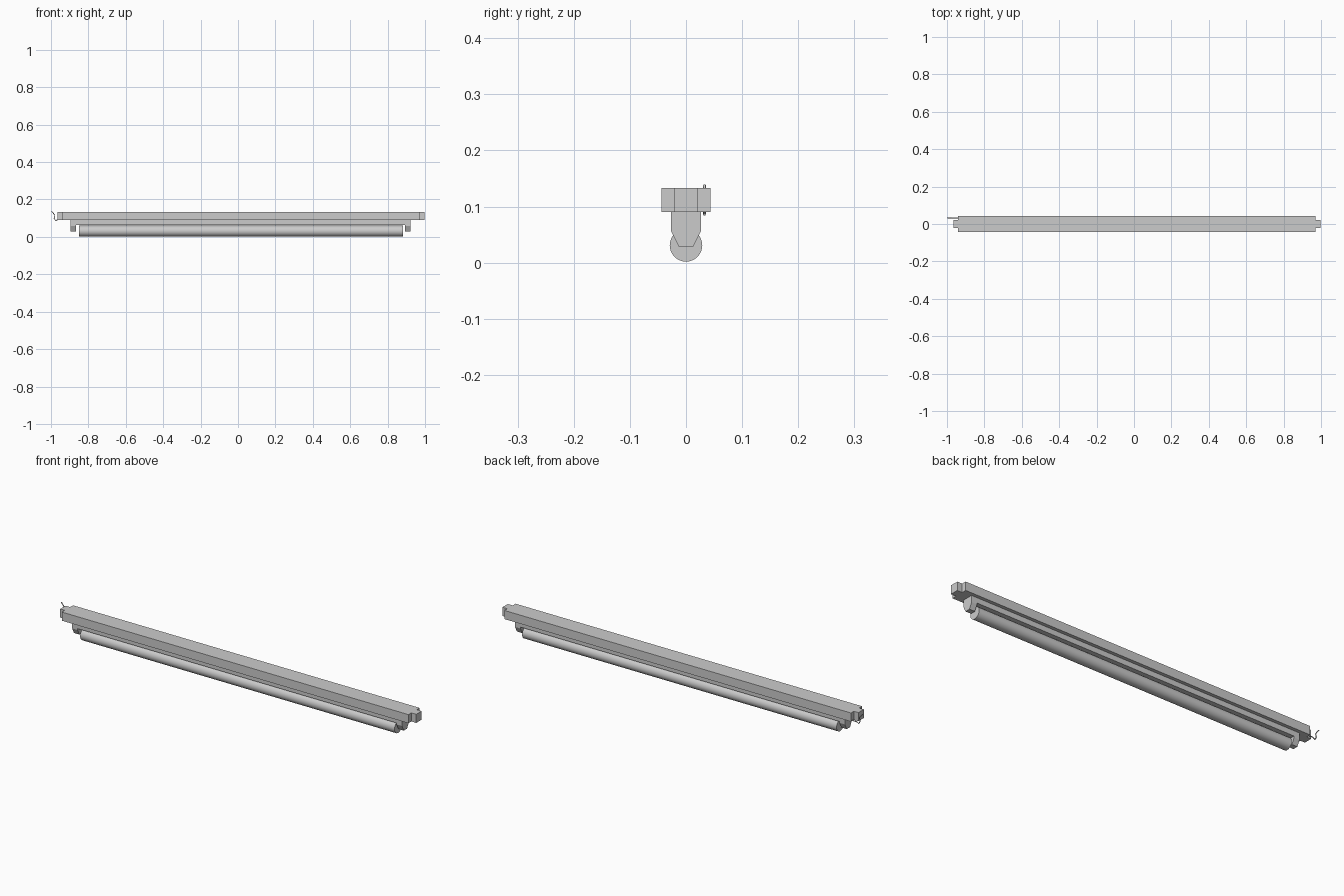
import bpy, bmesh, math
from mathutils import Matrix

cube = bpy.data.objects.get("Cube")
if cube:
    bpy.data.objects.remove(cube, do_unlink=True)

grey = bpy.data.materials.new("light grey")
grey.use_nodes = True
grey.diffuse_color = (0.6, 0.6, 0.6, 1)
grey.node_tree.nodes["Principled BSDF"].inputs["Base Color"].default_value = (0.6, 0.6, 0.6, 1)


def add_mesh(name, bm):
    bmesh.ops.recalc_face_normals(bm, faces=bm.faces)
    mesh = bpy.data.meshes.new(name)
    bm.to_mesh(mesh)
    bm.free()
    mesh.materials.append(grey)
    obj = bpy.data.objects.new(name, mesh)
    bpy.context.collection.objects.link(obj)
    return obj


def extrude(name, points, offset):
    """Extrude a closed outline of 3D points along an offset."""
    bm = bmesh.new()
    face = bm.faces.new([bm.verts.new(p) for p in points])
    result = bmesh.ops.extrude_face_region(bm, geom=[face], use_keep_orig=True)
    moved = [v for v in result["geom"] if isinstance(v, bmesh.types.BMVert)]
    bmesh.ops.translate(bm, verts=moved, vec=offset)
    return add_mesh(name, bm)


def mirrored(half):
    """Complete a symmetric outline from its positive-y half."""
    return half + [(a, -b) for a, b in reversed(half)]


# Housing with narrower ends
plan = mirrored([(-0.965, 0.021), (-0.94, 0.021), (-0.94, 0.044),
                 (0.97, 0.044), (0.97, 0.021), (0.997, 0.021)])
extrude("housing", [(x, y, 0.09) for x, y in plan], (0, 0, 0.043))

# Rail under the housing
rail = [(-0.027, 0.064), (0.027, 0.064), (0.027, 0.09), (-0.027, 0.09)]
extrude("rail", [(-0.865, y, z) for y, z in rail], (1.758, 0, 0))

# Tapered lamp holders at both ends of the rail
holder = [(-0.027, 0.09), (-0.027, 0.057), (-0.013, 0.029),
          (0.013, 0.029), (0.027, 0.057), (0.027, 0.09)]
for name, x in (("right_holder", -0.895), ("left_holder", 0.893)):
    extrude(name, [(x, y, z) for y, z in holder], (0.03, 0, 0))

# Lamp tube
bm = bmesh.new()
bmesh.ops.create_cone(bm, cap_ends=True, segments=32, radius1=0.029, radius2=0.029, depth=1.733,
                      matrix=Matrix.Translation((0.0165, 0, 0.031)) @ Matrix.Rotation(math.pi / 2, 4, "Y"))
tube = add_mesh("lamp_tube", bm)
bpy.context.view_layer.objects.active = tube
tube.select_set(True)
bpy.ops.object.shade_smooth_by_angle(angle=math.radians(35))
tube.select_set(False)

# Loose cable at the right end
path = [(-0.94, 0.092), (-0.965, 0.092), (-0.976, 0.086), (-0.983, 0.1),
        (-0.979, 0.115), (-0.988, 0.127), (-0.997, 0.138)]
curve = bpy.data.curves.new("cable", "CURVE")
curve.dimensions = "3D"
curve.bevel_depth = 0.0025
curve.bevel_resolution = 1
curve.use_fill_caps = True
spline = curve.splines.new("POLY")
spline.points.add(len(path) - 1)
for point, (x, z) in zip(spline.points, path):
    point.co = (x, 0.033, z, 1)
curve.materials.append(grey)
cable = bpy.data.objects.new("cable", curve)
bpy.context.collection.objects.link(cable)
